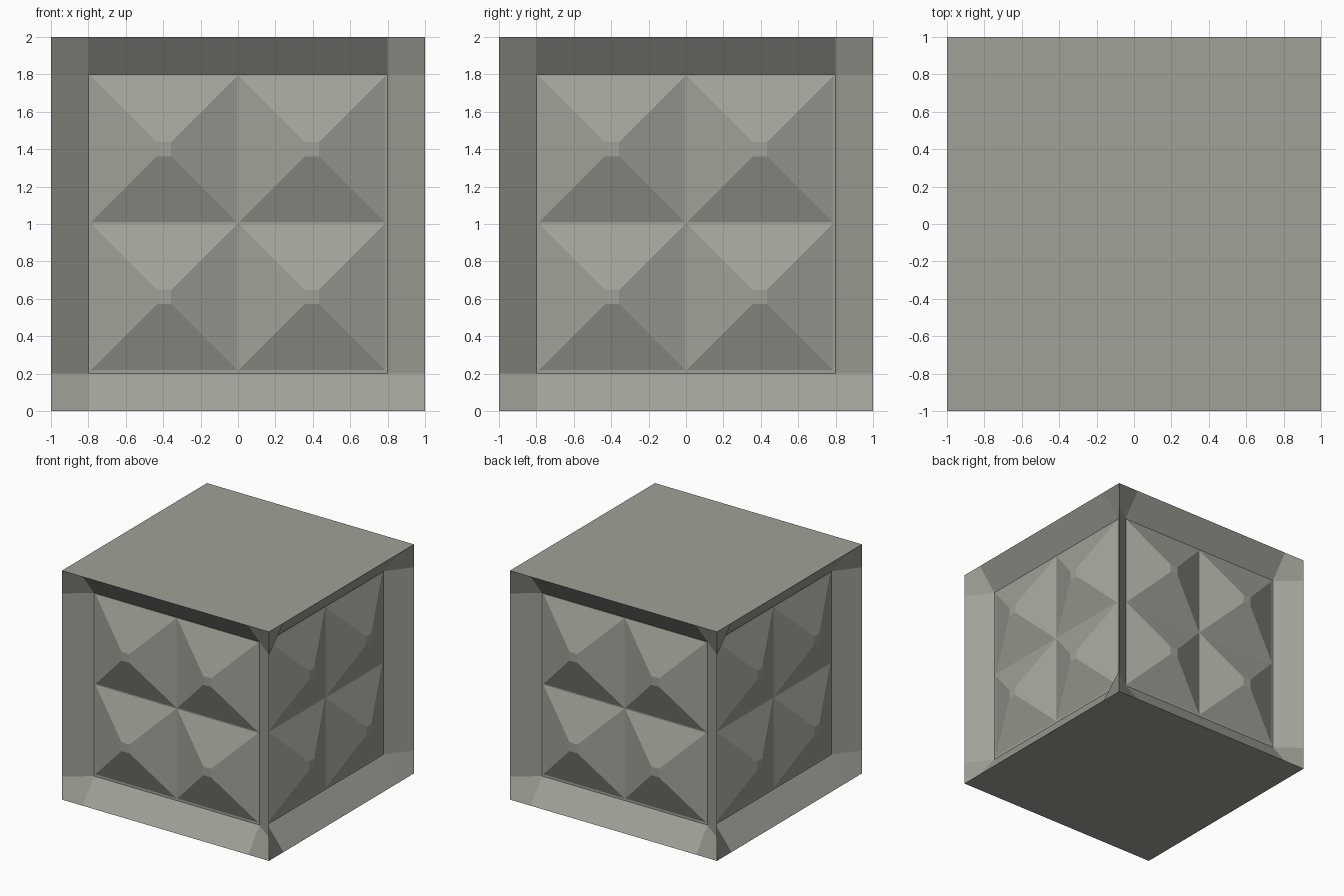
import bpy, bmesh, math
from mathutils import Matrix, Vector

if "Cube" in bpy.data.objects:
    bpy.data.objects.remove(bpy.data.objects["Cube"])

DEPTH = 0.155         # recess depth of each side panel
APEX = 0.012          # how far the stud tips stay behind the outer face

stone = bpy.data.materials.new("grey_stone")
stone.diffuse_color = (0.352, 0.365, 0.315, 1)
stone.use_nodes = True
stone.node_tree.nodes["Principled BSDF"].inputs["Base Color"].default_value = stone.diffuse_color


def finish(name, bm):
    bmesh.ops.recalc_face_normals(bm, faces=bm.faces)
    mesh = bpy.data.meshes.new(name)
    bm.to_mesh(mesh)
    bm.free()
    mesh.materials.append(stone)
    obj = bpy.data.objects.new(name, mesh)
    bpy.context.collection.objects.link(obj)


def turn(i):
    return Matrix.Rotation(i * math.pi / 2, 3, 'Z')


# block with four recessed, sloped-edge sides and plain top and bottom
bm = bmesh.new()
cuts = (-1, -0.8, 0.8, 1)
for i in range(4):
    grid = [[bm.verts.new(turn(i) @ Vector((
        x, -1 + (DEPTH if abs(x) < 1 and abs(z) < 1 else 0), z + 1)))
        for x in cuts] for z in cuts]
    for r in range(3):
        for c in range(3):
            bm.faces.new((grid[r][c], grid[r][c + 1],
                          grid[r + 1][c + 1], grid[r + 1][c]))
bmesh.ops.remove_doubles(bm, verts=bm.verts, dist=1e-4)
rims = [e for e in bm.edges if e.is_boundary]
bmesh.ops.holes_fill(bm, edges=rims, sides=0)
finish("block", bm)

# four blunt pyramid studs on every side
for i, side in enumerate(("front", "right", "back", "left")):
    bm = bmesh.new()
    for cx in (-0.395, 0.395):
        for cz in (0.61, 1.4):
            rings = []
            for half, y in ((0.39, -1 + DEPTH), (0.038, -1 + APEX)):
                rings.append([bm.verts.new(turn(i) @ Vector(
                    (cx + sx * half, y, cz + sz * half)))
                    for sx, sz in ((-1, -1), (1, -1), (1, 1), (-1, 1))])
            base, tip = rings
            for k in range(4):
                n = (k + 1) % 4
                bm.faces.new((base[k], base[n], tip[n], tip[k]))
            bm.faces.new(tip)
            bm.faces.new(base[::-1])
    finish(side + "_studs", bm)
